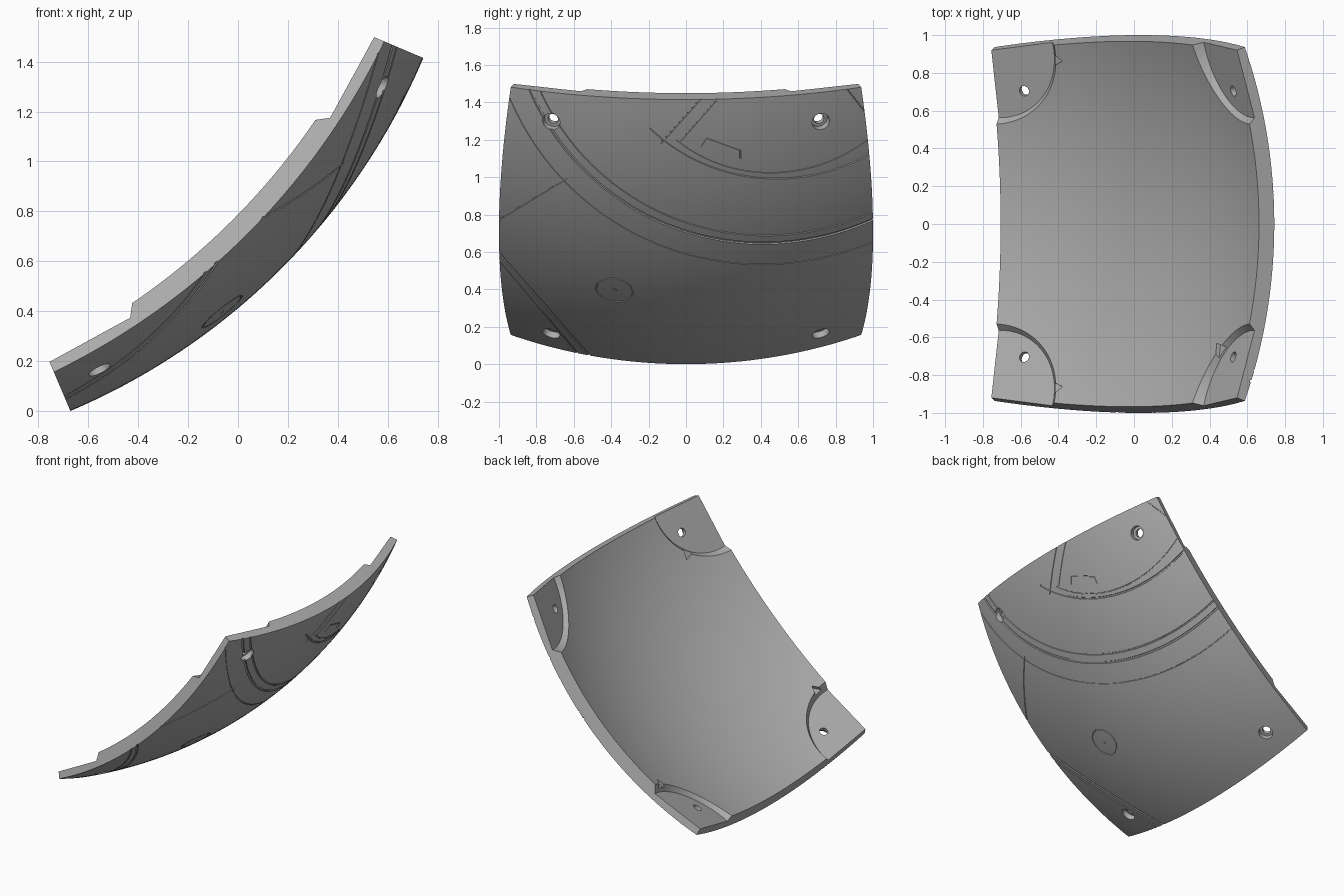
import bpy, bmesh, math
from mathutils import Vector, Matrix

old = bpy.data.objects.get("Cube")
if old:
    bpy.data.objects.remove(old, do_unlink=True)

# Shell is a square tile cut from a thick sphere
CENTRE = Vector((-1.715, 0, 2.458))
R_OUT, R_IN = 2.67, 2.582
HALF = math.radians(22)
STEPS = 44
AXIS = Vector((1, 0, -1)).normalized()
UP = Vector((1, 0, 1)).normalized()
SIDE = Vector((0, 1, 0))

grey = bpy.data.materials.new("panel_grey")
grey.use_nodes = True
colour = (0.42, 0.42, 0.42, 1)
grey.diffuse_color = colour
grey.node_tree.nodes["Principled BSDF"].inputs["Base Color"].default_value = colour


def direction(u, v):
    """Unit vector from the sphere centre, by tangents along UP and SIDE."""
    return (AXIS + UP * u + SIDE * v).normalized()


def make_object(name, bm):
    bmesh.ops.recalc_face_normals(bm, faces=bm.faces[:])
    mesh = bpy.data.meshes.new(name)
    bm.to_mesh(mesh)
    bm.free()
    obj = bpy.data.objects.new(name, mesh)
    bpy.context.collection.objects.link(obj)
    mesh.materials.append(grey)
    return obj


# Curved panel
bm = bmesh.new()
layers = []
for radius in (R_OUT, R_IN):
    tans = [math.tan(HALF * (2 * i / STEPS - 1)) for i in range(STEPS + 1)]
    layers.append([[bm.verts.new(CENTRE + direction(u, v) * radius) for v in tans] for u in tans])
for g in layers:
    for i in range(STEPS):
        for j in range(STEPS):
            bm.faces.new((g[i][j], g[i + 1][j], g[i + 1][j + 1], g[i][j + 1]))
rims = []
for g in layers:
    rims.append([g[0], g[-1], [row[0] for row in g], [row[-1] for row in g]])
for outer, inner in zip(*rims):
    for i in range(STEPS):
        bm.faces.new((outer[i], outer[i + 1], inner[i + 1], inner[i]))
panel = make_object("curved_panel", bm)


def cut(cutter):
    """Subtract the cutter from the panel, then discard it."""
    mod = panel.modifiers.new("cut", 'BOOLEAN')
    mod.operation = 'DIFFERENCE'
    mod.solver = 'EXACT'
    mod.object = cutter
    bpy.context.view_layer.objects.active = panel
    bpy.ops.object.modifier_apply(modifier=mod.name)
    bpy.data.objects.remove(cutter, do_unlink=True)


def cut_cone(point, normal, r_near, r_far, depth, sides=48, spin=0):
    """Cone from point (r_near) along normal for depth (r_far)."""
    bm = bmesh.new()
    turn = normal.to_track_quat('Z', 'Y').to_matrix().to_4x4()
    place = Matrix.Translation(point + normal * depth / 2) @ turn @ Matrix.Rotation(spin, 4, 'Z')
    bmesh.ops.create_cone(bm, cap_ends=True, segments=sides, radius1=r_near,
                          radius2=r_far, depth=depth, matrix=place)
    cut(make_object("cutter", bm))


# Corner pockets with flat floors, sloped walls and countersunk bolt holes
FLOOR = 2.608
corner_tan = math.tan(HALF)
for su in (-1, 1):
    for sv in (-1, 1):
        hole = direction(su * 0.328, sv * 0.295)
        corner = direction(su * corner_tan, sv * corner_tan) * FLOOR
        base = corner + hole * (FLOOR - corner.dot(hole))
        cut_cone(CENTRE + base, -hole, 0.37, 0.47, 0.15, 96)
        cut_cone(CENTRE + hole * 2.4, hole, 0.028, 0.028, 0.4, 32)
        cut_cone(CENTRE + hole * 2.635, hole, 0.046, 0.052, 0.1, 32)
        # Small pointed notch in the pocket wall
        if su < 0 or sv < 0:
            tip = (0.511, 0.85) if su < 0 else (0.66, 0.67)
            d = (UP * su * tip[0] + SIDE * sv * tip[1] + AXIS * 2.34).normalized()
            outward = (d * FLOOR - base).normalized()
            side = hole.cross(outward)
            spot = base + outward * 0.375
            bm = bmesh.new()
            plan = [spot - outward * 0.05 + side * 0.04, spot - outward * 0.05 - side * 0.04,
                    spot + side * -0.04, spot + outward * 0.065, spot + side * 0.04]
            face = bm.faces.new([bm.verts.new(CENTRE + p - hole * 0.006) for p in plan])
            ext = bmesh.ops.extrude_face_region(bm, geom=[face])
            bmesh.ops.translate(bm, vec=-hole * 0.15,
                                verts=[e for e in ext["geom"] if isinstance(e, bmesh.types.BMVert)])
            cut(make_object("cutter", bm))


def on_shell(y, z):
    """Point on the outer surface at a given y and z."""
    dz = z - CENTRE.z
    return Vector((CENTRE.x + math.sqrt(R_OUT ** 2 - y * y - dz * dz), y, z))


def groove(a, b, c, extend=0.0, size=0.005):
    """Score a circular line through three surface points."""
    a, b, c = (on_shell(*p) for p in (a, b, c))
    n = (b - a).cross(c - a).normalized()
    mid = CENTRE + n * n.dot(a - CENTRE)
    arm = a - mid
    other = n.cross(arm)
    sweep = math.atan2((c - mid).dot(other), (c - mid).dot(arm)) % math.tau
    extra = extend / arm.length
    count = max(2, int(sweep * arm.length / 0.04))
    bm = bmesh.new()
    rings = []
    for i in range(count + 1):
        t = -extra + (sweep + 2 * extra) * i / count
        p = mid + arm * math.cos(t) + other * math.sin(t)
        out = (p - CENTRE).normalized()
        across = out.cross(n.cross(p - mid).normalized())
        rings.append([bm.verts.new(p + out * h * size + across * w * size)
                      for h, w in ((1, 1.5), (1, -1.5), (-1, -0.7), (-1, 0.7))])
    for r, s in zip(rings, rings[1:]):
        for k in range(4):
            m = (k + 1) % 4
            bm.faces.new((r[k], r[m], s[m], s[k]))
    bm.faces.new(rings[0])
    bm.faces.new(rings[-1])
    cut(make_object("cutter", bm))


def line(a, c, extend=0.0, size=0.004):
    groove(a, ((a[0] + c[0]) / 2, (a[1] + c[1]) / 2), c, extend, size)


# Sweeping scored arcs on the outer surface
groove((-0.83, 1.46), (0.42, 0.647), (0.99, 0.77), 0.1, 0.007)
groove((-0.775, 1.46), (0.42, 0.69), (0.99, 0.81), 0.1)
groove((-0.935, 1.41), (0.37, 0.535), (0.99, 0.65), 0.1, 0.003)
groove((-0.117, 1.2), (0.476, 0.995), (0.97, 1.118), 0.1, 0.006)
groove((-0.05, 1.2), (0.46, 1.025), (0.97, 1.2), 0.0, 0.003)

# Straight scored lines
line((-0.117, 1.2), (0.08, 1.42), 0.03)
line((-0.01, 1.215), (0.17, 1.42), 0.03, 0.003)
line((-0.66, 0.98), (-0.99, 0.78), 0.03)
line((-0.99, 0.583), (-0.524, 0.053), 0.06, 0.006)
line((-0.99, 0.545), (-0.594, 0.075), 0.06)
line((0.08, 1.165), (0.11, 1.21), 0, 0.003)
line((0.11, 1.21), (0.29, 1.145), 0, 0.003)
line((0.29, 1.145), (0.29, 1.1), 0, 0.003)
line((0.87, 1.46), (0.94, 1.37), 0.03, 0.003)

# Round inspection mark
groove((-0.48, 0.405), (-0.38, 0.335), (-0.283, 0.385), 0, 0.004)
groove((-0.283, 0.385), (-0.38, 0.46), (-0.48, 0.405), 0, 0.004)
spot = on_shell(-0.38, 0.395)
out = (spot - CENTRE).normalized()
cut_cone(spot - out * 0.006, out, 0.01, 0.01, 0.03, 16)

# Smooth curved skin with crisp cut edges
bpy.ops.object.select_all(action='DESELECT')
panel.select_set(True)
bpy.context.view_layer.objects.active = panel
bpy.ops.object.shade_smooth_by_angle(angle=math.radians(20))
